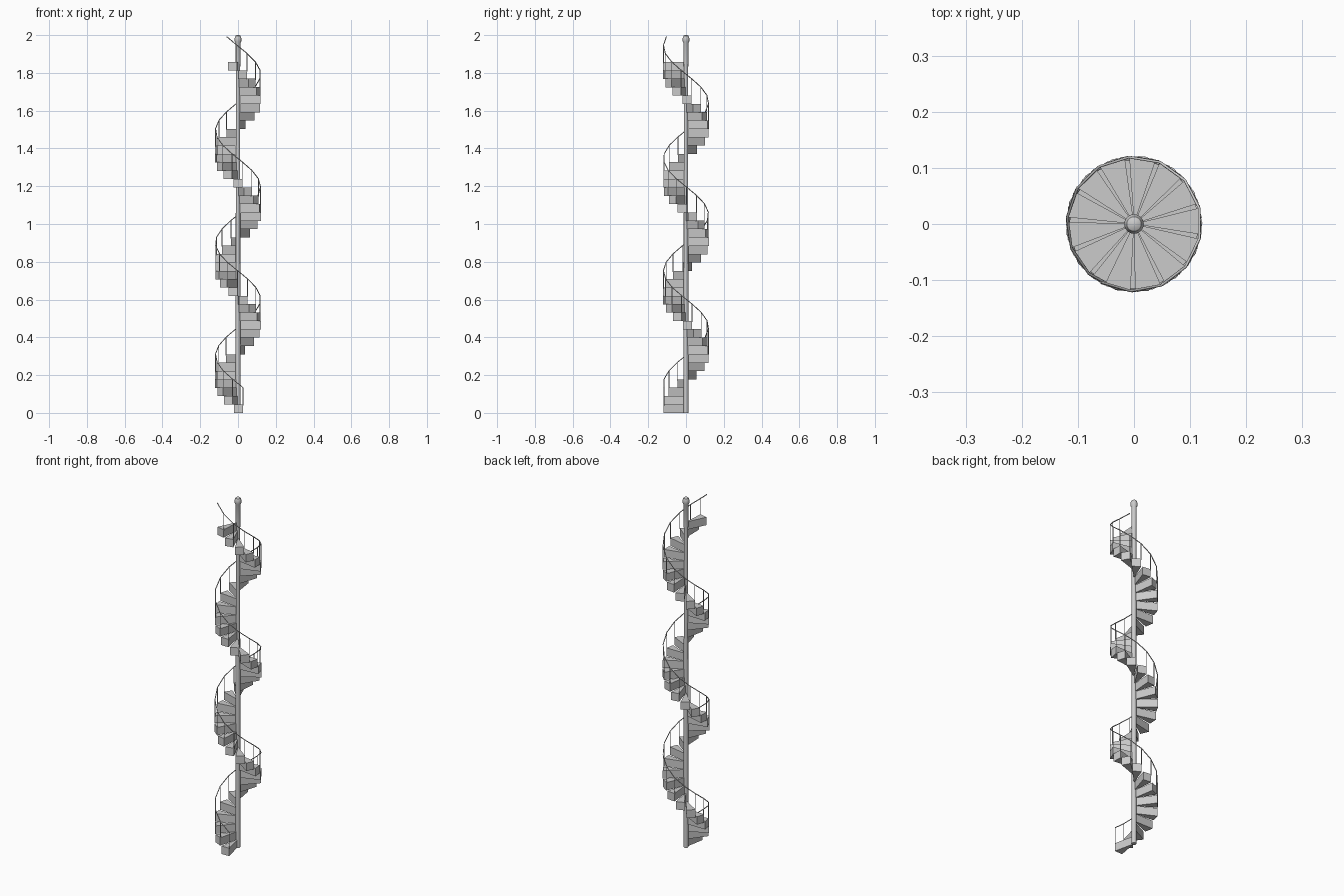
import bpy, bmesh
from math import radians, cos, sin

if "Cube" in bpy.data.objects:
    bpy.data.objects.remove(bpy.data.objects["Cube"])

STEPS = 42
RISE = 0.0442
TURN = radians(-26.72)      # clockwise climb seen from above
START = radians(-77.5)      # leading edge of the lowest step
WIDTH = radians(-22.8)      # angle covered by one tread
R = 0.1215


def polar(r, a, z):
    return (r * cos(a), r * sin(a), z)


def finish(name, bm):
    bmesh.ops.recalc_face_normals(bm, faces=bm.faces)
    me = bpy.data.meshes.new(name)
    bm.to_mesh(me)
    bm.free()
    ob = bpy.data.objects.new(name, me)
    bpy.context.collection.objects.link(ob)
    return ob


def wire(name, paths, radius):
    cu = bpy.data.curves.new(name, 'CURVE')
    cu.dimensions = '3D'
    cu.bevel_depth = radius
    cu.bevel_resolution = 1
    cu.use_fill_caps = True
    for pts in paths:
        sp = cu.splines.new('POLY')
        sp.points.add(len(pts) - 1)
        for p, co in zip(sp.points, pts):
            p.co = (*co, 1)
    ob = bpy.data.objects.new(name, cu)
    bpy.context.collection.objects.link(ob)


# wedge-shaped treads
bm = bmesh.new()
for k in range(STEPS):
    a = START + k * TURN
    b = a + WIDTH
    corners = [(0.004, a), (R, a), (R, b), (0.004, b)]
    base = bm.faces.new([bm.verts.new(polar(r, t, k * RISE)) for r, t in corners])
    ext = bmesh.ops.extrude_face_region(bm, geom=[base], use_keep_orig=True)
    top = [v for v in ext['geom'] if isinstance(v, bmesh.types.BMVert)]
    bmesh.ops.translate(bm, vec=(0, 0, RISE + 0.001), verts=top)
finish("treads", bm)

# central column with a flared, capped top
profile = [(0.0125, 0), (0.0115, 1.80), (0.0135, 1.96), (0.0175, 1.968),
           (0.0175, 1.985), (0.013, 1.996), (0.006, 2.0)]
bm = bmesh.new()
N = 16
rings = [[bm.verts.new(polar(r, radians(360 * i / N), z)) for i in range(N)]
         for r, z in profile]
for lo, hi in zip(rings, rings[1:]):
    for i in range(N):
        j = (i + 1) % N
        bm.faces.new((lo[i], lo[j], hi[j], hi[i]))
bm.faces.new(rings[0])
bm.faces.new(rings[-1])
column = finish("central_column", bm)
bpy.context.view_layer.objects.active = column
column.select_set(True)
bpy.ops.object.shade_smooth_by_angle(angle=radians(35))

# handrail and one baluster per tread
RAIL_R = 0.1195
rail = [polar(RAIL_R, START + k * TURN, 0.135 + k * RISE) for k in range(STEPS + 1)]
wire("handrail", [rail], 0.0025)
posts = [[(x, y, (k + 0.9) * RISE), (x, y, z)] for k, (x, y, z) in enumerate(rail[:-1])]
wire("balusters", posts, 0.002)
